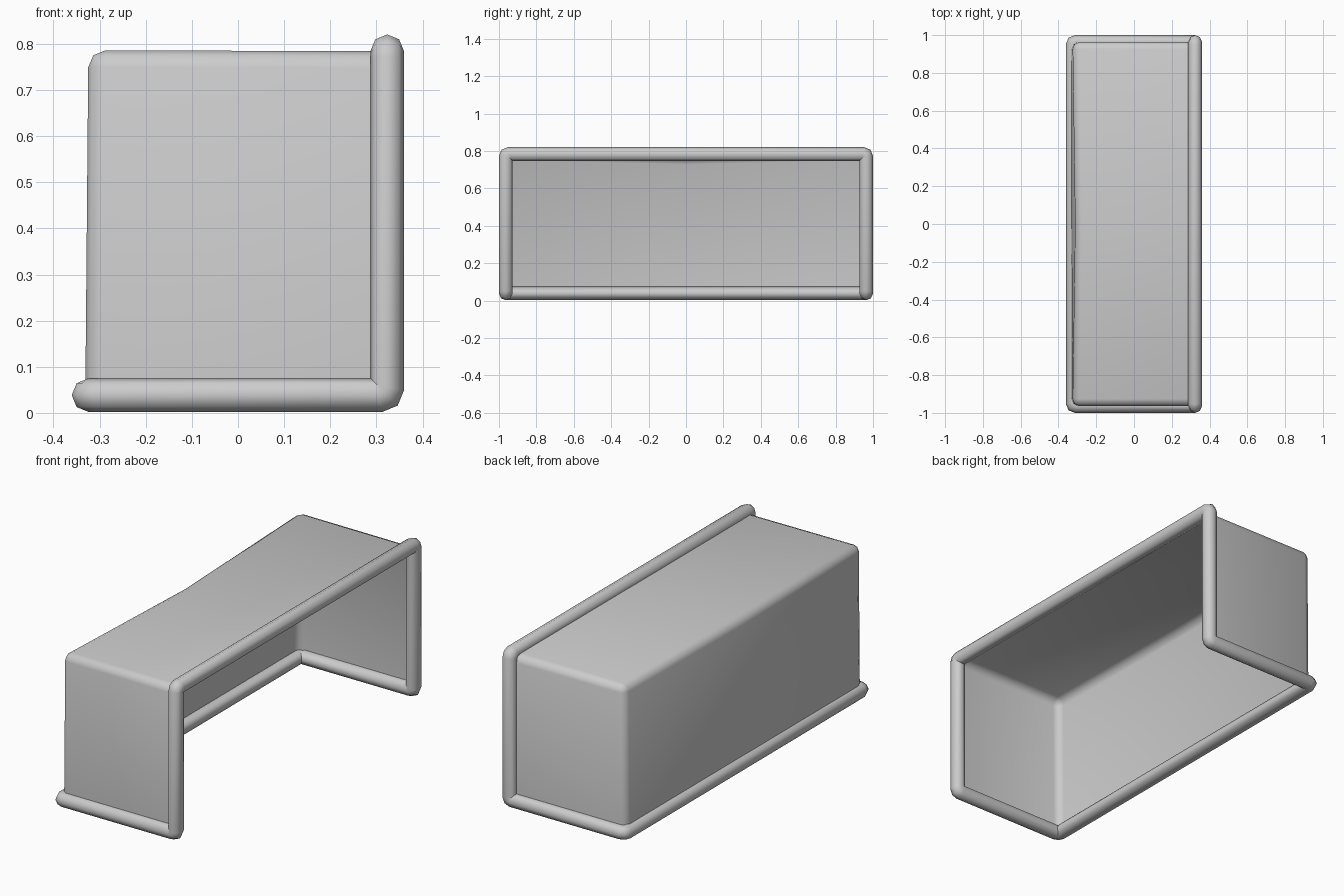
import bpy, bmesh, math
from mathutils import Vector

if "Cube" in bpy.data.objects:
    bpy.data.objects.remove(bpy.data.objects["Cube"])

R = 0.0365                     # tube radius
XF, XB = 0.3235, -0.324        # front posts, back bar
Y = 1.0 - R
Z0, Z1 = R + 0.002, 0.784      # ground bars, crossbar


def finish(name, bm, angle):
    me = bpy.data.meshes.new(name)
    bm.to_mesh(me)
    bm.free()
    ob = bpy.data.objects.new(name, me)
    bpy.context.collection.objects.link(ob)
    bpy.ops.object.select_all(action='DESELECT')
    ob.select_set(True)
    bpy.context.view_layer.objects.active = ob
    bpy.ops.object.shade_smooth_by_angle(angle=math.radians(angle))
    return ob


def rounded(corners, r, steps):
    """Closed path with each right-angle corner replaced by a small arc."""
    path = []
    for i, c in enumerate(corners):
        a = (corners[i - 1] - c).normalized()
        b = (corners[(i + 1) % len(corners)] - c).normalized()
        for k in range(steps + 1):
            t = k / steps * math.pi / 2
            path.append(c + a * r * (1 - math.sin(t)) + b * r * (1 - math.cos(t)))
    return path


def sweep_closed(bm, path, start_ring):
    """Carry a ring along the path, mitring it at every point."""
    n, m = len(path), len(start_ring)
    rings, pts = [], start_ring
    for i in range(n):
        d_in = (path[i] - path[i - 1]).normalized()
        d_out = (path[(i + 1) % n] - path[i]).normalized()
        nrm = (d_in + d_out).normalized()
        pts = [p + d_in * ((path[i] - p).dot(nrm) / d_in.dot(nrm)) for p in pts]
        rings.append([bm.verts.new(p) for p in pts])
        # next segment continues from this mitred ring
    first, last = rings[0], rings[-1]
    d = (path[0] - path[-1]).normalized()
    off = min(range(m), key=lambda s: sum(
        ((first[(k + s) % m].co - last[k].co).cross(d)).length for k in range(m)))
    for i in range(n):
        a, b = rings[i], rings[(i + 1) % n]
        s = off if i == n - 1 else 0
        for k in range(m):
            bm.faces.new((a[k], a[(k + 1) % m], b[(k + 1 + s) % m], b[(k + s) % m]))
    bmesh.ops.recalc_face_normals(bm, faces=bm.faces)


# Tube frame: posts, crossbar, ground bars and back bar in one closed loop
corners = [Vector(c) for c in [
    (XF, -Y, Z1), (XF, -Y, Z0), (XB, -Y, Z0),
    (XB, Y, Z0), (XF, Y, Z0), (XF, Y, Z1)]]
path = rounded(corners, 0.018, 2)
ring = [path[-1] + Vector((R * math.cos(k * math.pi / 4), 0, R * math.sin(k * math.pi / 4)))
        for k in range(8)]
bm = bmesh.new()
sweep_closed(bm, path, ring)
finish("goal_frame", bm, 60)

# Net: top, back and side sheets with rounded folds, sagging at mid-span
bm = bmesh.new()
cols = []
for y, sag in ((-Y, 0), (0, 1), (Y, 0)):
    cols.append([bm.verts.new(p) for p in (
        (XF, y, Z1),
        (-0.325 + 0.014 * sag, y, 0.787 - 0.022 * sag),
        (-0.331, y, Z0),
        (XF, y, Z0))])
for a, b in zip(cols, cols[1:]):
    for k in (0, 1):
        bm.faces.new((a[k], a[k + 1], b[k + 1], b[k]))
bm.faces.new(cols[0])
bm.faces.new(cols[2])
bmesh.ops.recalc_face_normals(bm, faces=bm.faces)
folds = [e for e in bm.edges
         if len(e.link_faces) == 2 and e.calc_face_angle() > math.radians(45)]
bmesh.ops.bevel(bm, geom=folds, offset=0.037, offset_type='OFFSET', segments=2,
                profile=0.5, affect='EDGES')
bmesh.ops.recalc_face_normals(bm, faces=bm.faces)
if sum(f.normal.z * f.calc_area() for f in bm.faces) < 0:
    bmesh.ops.reverse_faces(bm, faces=bm.faces)
finish("goal_net", bm, 60)
